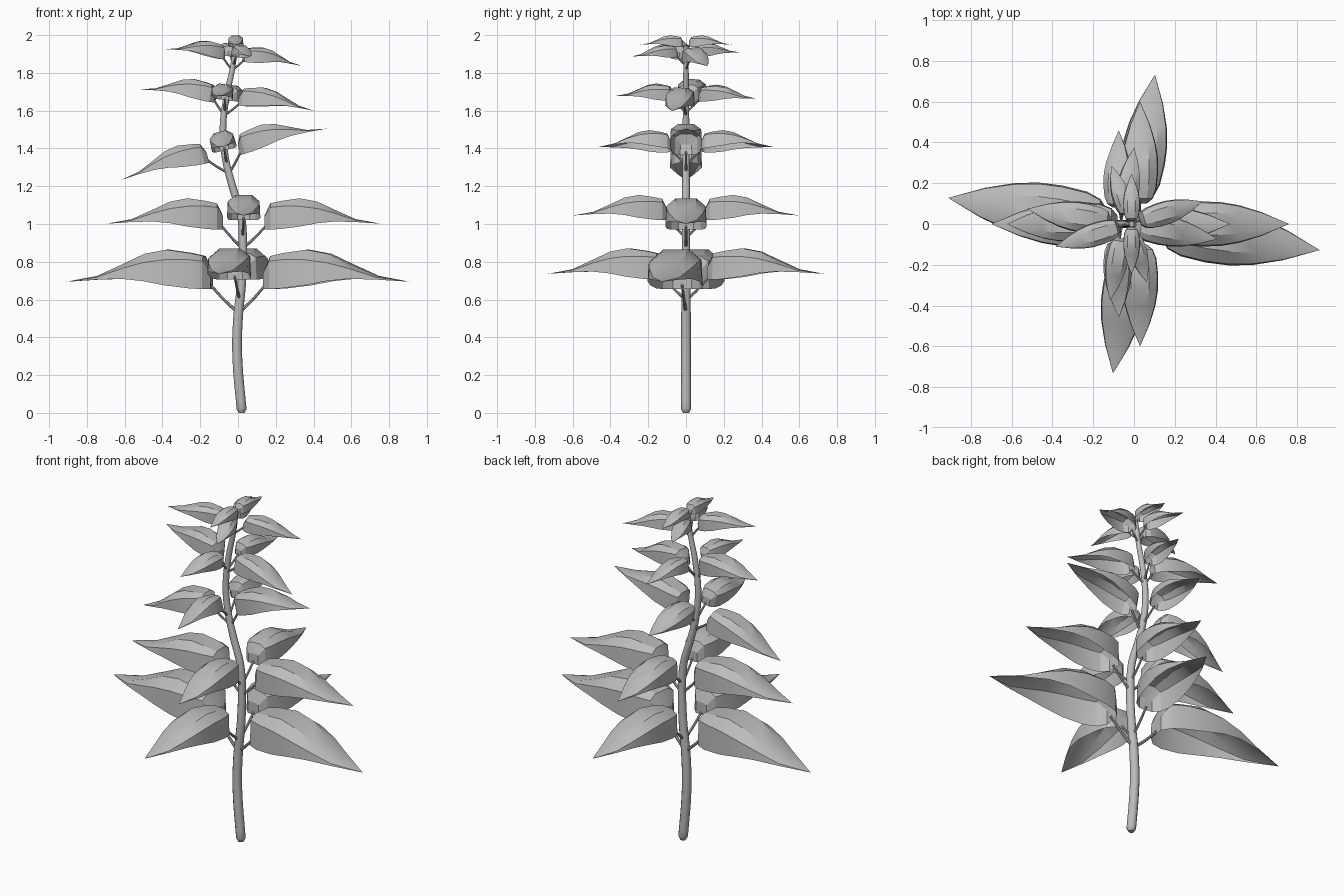
import bpy
import bmesh
from math import radians
from mathutils import Matrix, Vector

cube = bpy.data.objects.get("Cube")
if cube:
    bpy.data.objects.remove(cube, do_unlink=True)

# One matte grey for the whole plant
grey = bpy.data.materials.new("plain_grey")
grey.use_nodes = True
grey.diffuse_color = (0.5, 0.5, 0.5, 1)
grey.node_tree.nodes["Principled BSDF"].inputs["Base Color"].default_value = (0.5, 0.5, 0.5, 1)


def smooth(obj, angle):
    bpy.ops.object.select_all(action="DESELECT")
    obj.select_set(True)
    bpy.context.view_layer.objects.active = obj
    bpy.ops.object.shade_smooth_by_angle(angle=radians(angle))


def tube(name, points, radii, depth, sides):
    """Round tapered tube along a smooth path."""
    curve = bpy.data.curves.new(name, "CURVE")
    curve.dimensions = "3D"
    curve.bevel_depth = depth
    curve.bevel_resolution = sides
    curve.resolution_u = 4
    curve.use_fill_caps = True
    spline = curve.splines.new("BEZIER")
    spline.bezier_points.add(len(points) - 1)
    for bp, co, r in zip(spline.bezier_points, points, radii):
        bp.co, bp.radius = co, r
        bp.handle_left_type = bp.handle_right_type = "AUTO"
    curve.materials.append(grey)
    obj = bpy.data.objects.new(name, curve)
    bpy.context.collection.objects.link(obj)
    bpy.ops.object.select_all(action="DESELECT")
    obj.select_set(True)
    bpy.context.view_layer.objects.active = obj
    bpy.ops.object.convert(target="MESH")
    smooth(bpy.context.object, 40)


# Leaf profile, unit length: along, half width, rim, shoulder and crown heights
LEAF = [
    (0.00, 0.065, 0.000, 0.11, 0.12),
    (0.05, 0.125, 0.000, 0.19, 0.225),
    (0.14, 0.160, 0.006, 0.20, 0.245),
    (0.30, 0.177, 0.026, 0.20, 0.268),
    (0.45, 0.175, 0.055, 0.18, 0.240),
    (0.60, 0.150, 0.070, 0.14, 0.170),
    (0.78, 0.095, 0.065, 0.08, 0.090),
    (1.00, 0.000, 0.050, 0.05, 0.050),
]


def leaf(name, matrix):
    """Hollow cupped blade with steep side walls and a flat crown."""
    bm = bmesh.new()
    rows = []
    for t, w, rim, shoulder, crown in LEAF:
        half = [(w, rim), (w * 0.95, shoulder), (w * 0.5, crown)]
        section = half + [(-y, z) for y, z in reversed(half)]
        rows.append([bm.verts.new((t, y, z)) for y, z in section])
    for a, b in zip(rows, rows[1:]):
        for i in range(len(a) - 1):
            bm.faces.new((a[i], b[i], b[i + 1], a[i + 1]))
    bm.faces.new(rows[0])
    bmesh.ops.remove_doubles(bm, verts=bm.verts, dist=0.0005)
    bmesh.ops.recalc_face_normals(bm, faces=bm.faces)
    crown_face = max(bm.faces, key=lambda f: f.calc_center_median().z)
    if crown_face.normal.z < 0:
        bmesh.ops.reverse_faces(bm, faces=bm.faces)
    bm.transform(matrix)
    mesh = bpy.data.meshes.new(name)
    bm.to_mesh(mesh)
    bm.free()
    mesh.materials.append(grey)
    obj = bpy.data.objects.new(name, mesh)
    bpy.context.collection.objects.link(obj)
    smooth(obj, 25)


# Winding stem: x, z, relative radius
STEM = [
    (0.02, 0.0, 0.6), (0.019, 0.02, 1), (-0.004, 0.3, 1), (0, 0.5, 0.98),
    (0.02, 0.7, 0.9), (0.026, 0.9, 0.85), (0.015, 1.05, 0.8), (-0.03, 1.2, 0.78),
    (-0.067, 1.35, 0.72), (-0.08, 1.5, 0.68), (-0.06, 1.68, 0.62),
    (-0.03, 1.82, 0.55), (-0.012, 1.945, 0.5),
]
tube("stem", [(x, 0, z) for x, z, r in STEM], [r for x, z, r in STEM], 0.026, 4)


def stem_x(z):
    for (x0, z0, _), (x1, z1, _) in zip(STEM, STEM[1:]):
        if z <= z1:
            return x0 + (x1 - x0) * (z - z0) / (z1 - z0)
    return STEM[-1][0]


# Tiers: centre x, tilt, yaw, then (height, gap, length) of side and front/back pairs
TIERS = [
    (0.0, 0, -8, (0.655, 0.14, 0.78), (0.705, 0.12, 0.62)),
    (0.03, 0, 0, (0.97, 0.11, 0.62), (1.02, 0.10, 0.50)),
    (-0.07, -14, 0, (1.345, 0.085, 0.48), (1.39, 0.08, 0.38)),
    (-0.06, 7, -9, (1.635, 0.065, 0.41), (1.655, 0.07, 0.31)),
    (-0.025, 7, 17, (1.865, 0.055, 0.325), (1.885, 0.05, 0.25)),
    (-0.012, 0, 0, None, (1.937, 0.015, 0.23)),
]
SIDES = [("left", 0, 0), ("right", 180, 0), ("back", 90, 1), ("front", 270, 1)]

for n, (cx, tilt, yaw, *pairs) in enumerate(TIERS, 1):
    for side, heading, kind in SIDES:
        if not pairs[kind]:
            continue
        z, gap, length = pairs[kind]
        m = (Matrix.Translation((cx, 0, z))
             @ Matrix.Rotation(radians(tilt), 4, "Y")
             @ Matrix.Rotation(radians(heading + yaw), 4, "Z")
             @ Matrix.Translation((gap, 0, 0))
             @ Matrix.Scale(length, 4))
        leaf(f"leaf_{side}_{n}", m)
        # Stalk from the stem up to the blade base
        low = z - 0.9 * gap
        start = Vector((stem_x(low), 0, low))
        end = m @ Vector((0.01, 0, 0.03))
        middle = start.lerp(end, 0.5) - Vector((0, 0, 0.05 * gap))
        tube(f"stalk_{side}_{n}", [start, middle, end], [1.2, 1, 0.9],
             0.004 + 0.005 * length, 2)
